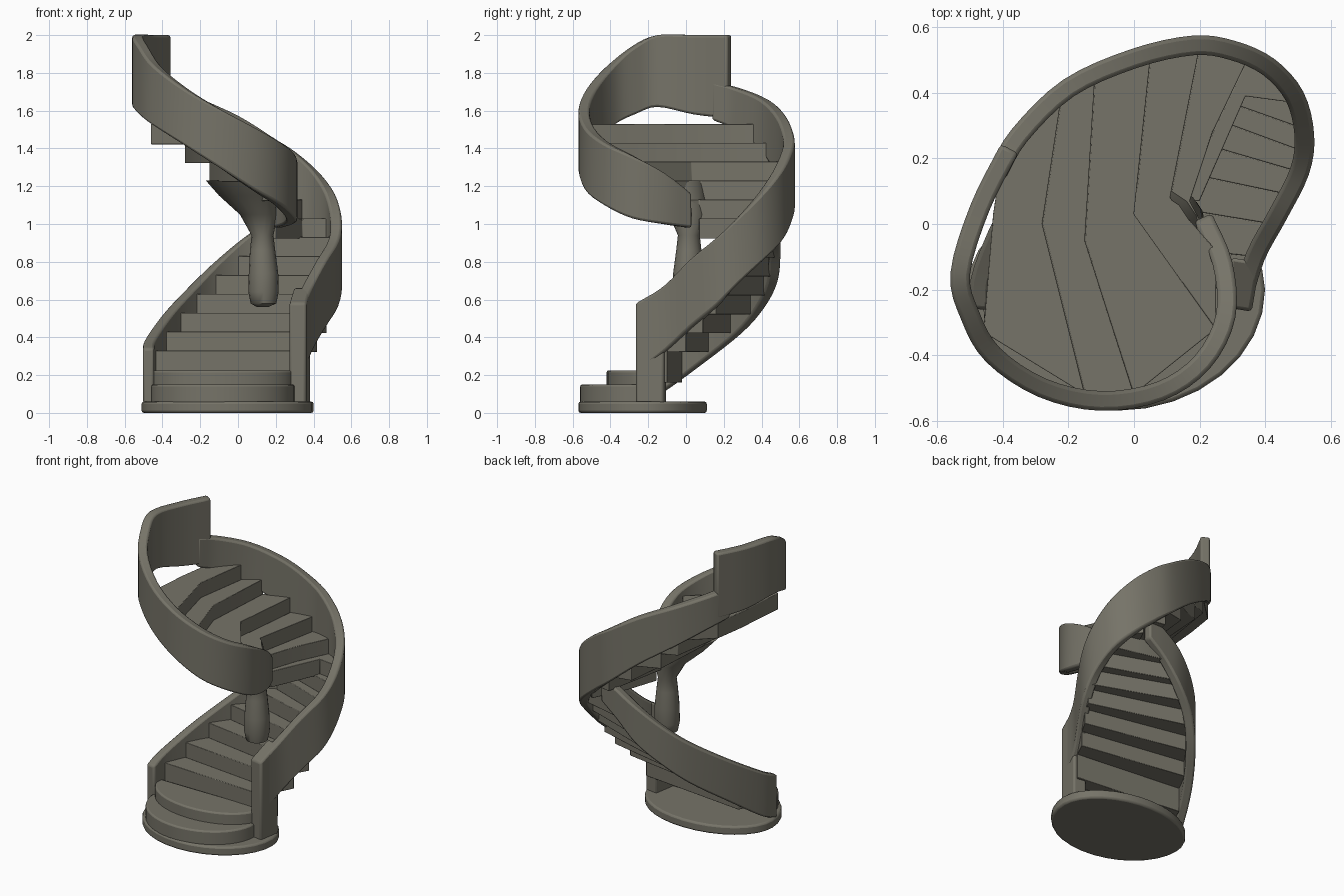
import bpy, bmesh, math
from mathutils import Vector

cube = bpy.data.objects.get("Cube")
if cube:
    bpy.data.objects.remove(cube)

# One weathered stone colour for the whole staircase
stone = bpy.data.materials.new("grey_stone")
stone.use_nodes = True
colour = (0.18, 0.172, 0.138, 1)
stone.diffuse_color = colour
stone.node_tree.nodes["Principled BSDF"].inputs["Base Color"].default_value = colour


def finish(name, bm, bevel=0.0, angle=35):
    bmesh.ops.recalc_face_normals(bm, faces=bm.faces)
    mesh = bpy.data.meshes.new(name)
    bm.to_mesh(mesh)
    bm.free()
    obj = bpy.data.objects.new(name, mesh)
    bpy.context.collection.objects.link(obj)
    mesh.materials.append(stone)
    if bevel:
        mod = obj.modifiers.new("soft_edges", 'BEVEL')
        mod.width = bevel
        mod.segments = 2
        mod.angle_limit = math.radians(40)
    bpy.ops.object.select_all(action='DESELECT')
    obj.select_set(True)
    bpy.context.view_layer.objects.active = obj
    bpy.ops.object.shade_smooth_by_angle(angle=math.radians(angle))
    return obj


def loft(name, rings, bevel=0.0, angle=35):
    """Skin a list of equally long closed rings and cap both ends."""
    bm = bmesh.new()
    rows = [[bm.verts.new(p) for p in ring] for ring in rings]
    n = len(rows[0])
    for a, b in zip(rows, rows[1:]):
        for i in range(n):
            j = (i + 1) % n
            bm.faces.new((a[i], a[j], b[j], b[i]))
    bm.faces.new(rows[0][::-1])
    bm.faces.new(rows[-1])
    return finish(name, bm, bevel, angle)


def smooth_path(points, steps=4):
    """Catmull-Rom curve through points of any dimension."""
    pts = [Vector(p) for p in points]
    ext = [2 * pts[0] - pts[1]] + pts + [2 * pts[-1] - pts[-2]]
    out = []
    for a, b, c, d in zip(ext, ext[1:], ext[2:], ext[3:]):
        for s in range(steps):
            t = s / steps
            out.append(b + (c - a) * (t / 2)
                       + (2 * a - 5 * b + 4 * c - d) * (t * t / 2)
                       + (3 * b - a - 3 * c + d) * (t ** 3 / 2))
    return out + [pts[-1]]


def wall(name, points, thick=0.06):
    """Upright band along (x, y, bottom, top) points."""
    path = smooth_path(points)
    rings = []
    for i, p in enumerate(path):
        q, r = path[max(i - 1, 0)], path[min(i + 1, len(path) - 1)]
        side = Vector((q.y - r.y, r.x - q.x)).normalized() * (thick / 2)
        l, m = p.xy + side, p.xy - side
        rings.append([(l.x, l.y, p.z), (m.x, m.y, p.z),
                      (m.x, m.y, p.w), (l.x, l.y, p.w)])
    return loft(name, rings, 0.012)


def oval(cx, cy, rx, back, front, z, n=32, turn=math.tau):
    """Oval with its own back and front depth; turn -pi gives the front half."""
    count = n if turn == math.tau else n + 1
    ring = []
    for i in range(count):
        s = math.sin(i * turn / n)
        ring.append((cx + rx * math.cos(i * turn / n),
                     cy + s * (back if s > 0 else front), z))
    return ring


def flight(name, nosings, start, depths):
    """Solid treads between successive nosing lines, each a step higher."""
    for k, (front, back) in enumerate(zip(nosings, nosings[1:])):
        outline = list(front) + list(back)[::-1]
        top = start + 0.1 * k
        low = top - depths[min(k, len(depths) - 1)]
        loft(f"{name}_{k + 1}",
             [[(x, y, z) for x, y in outline] for z in (low, top)], 0.003)


# Base slab and two half-round starting steps
loft("base_slab", [oval(-.055, -.2, .455, .31, .37, z) for z in (0, .06)], 0.012)
loft("first_step", [oval(-.08, -.25, .38, 0, .31, z, 24, -math.pi)
                    for z in (.05, .15)], 0.01)
loft("second_step", [oval(-.08, -.18, .38, 0, .24, z, 24, -math.pi)
                     for z in (.14, .225)], 0.01)

# Outer rail: newel post, long climb round the back, then the raised loop
wall("newel_post", [(.315, -.26, .05, .58), (.34, -.11, .05, .665)], 0.09)
wall("outer_rail", [
    (.325, -.25, .22, .58), (.37, -.1, .33, .68), (.44, .03, .45, .81),
    (.505, .16, .56, .92), (.52, .27, .68, 1.03), (.49, .39, .8, 1.16),
    (.41, .48, .9, 1.28), (.3, .53, 1, 1.38), (.18, .545, 1.1, 1.46),
    (0, .505, 1.25, 1.57), (-.2, .415, 1.39, 1.66), (-.35, .27, 1.5, 1.72),
    (-.42, .15, 1.55, 1.75)])
wall("upper_rail", [
    (-.38, .23, 1.56, 2), (-.47, .05, 1.58, 2), (-.53, -.15, 1.62, 2),
    (-.5, -.28, 1.58, 1.94), (-.43, -.4, 1.52, 1.84), (-.28, -.5, 1.42, 1.72),
    (-.1, -.54, 1.3, 1.61), (.08, -.51, 1.18, 1.51), (.21, -.42, 1.1, 1.43),
    (.28, -.28, 1.03, 1.36), (.27, -.12, 1, 1.27), (.21, .02, .98, 1.16)])

# Inner rail, bulging back until it runs into the outer rail
wall("inner_rail", [
    (-.475, -.26, .05, .34), (-.46, -.14, .1, .4), (-.36, .08, .26, .54),
    (-.22, .28, .42, .69), (-.1, .39, .55, .81), (.04, .455, .68, .93),
    (.17, .47, .82, 1.02), (.29, .47, .92, 1.09)])

# Lower flight; each nosing line runs outer end, bend, inner end
ends = [((.32, -.2), (-.44, -.16)), ((.37, -.1), (-.38, -.02)),
        ((.42, 0), (-.31, .12)), ((.47, .09), (-.24, .24)),
        ((.5, .16), (-.15, .35)), ((.52, .22), (-.05, .43)),
        ((.52, .29), (.04, .46)), ((.49, .39), (.17, .47))]
flight("lower_tread",
       [(o, ((o[0] + i[0]) / 2, (o[1] + i[1]) / 2), i) for o, i in ends],
       0.33, (0.17, 0.108))

# Upper flight, fanning round the hub and then widening
flight("upper_tread", [
    ((.49, .37), (.34, .39), (.2, .07)), ((.35, .51), (.24, .28), (.17, .07)),
    ((.2, .54), (.11, .08), (.25, -.08)), ((.05, .51), (0, .03), (.25, -.32)),
    ((-.12, .44), (-.15, -.05), (0, -.52)),
    ((-.22, .4), (-.28, 0), (-.15, -.52)),
    ((-.4, .23), (-.43, .03), (-.46, -.33))],
    1.03, (0.108,))

# Hanging hub column flaring into the upper flight
hub = [(.13, .01, .03, .56), (.135, .01, .068, .58), (.135, .01, .08, .64),
       (.135, .01, .078, .74), (.13, .015, .067, .86), (.13, .015, .058, .94),
       (.11, .01, .1, 1.05), (.05, -.04, .15, 1.15), (.01, -.07, .18, 1.23)]
loft("hub_column", [oval(x, y, r, r, r, z, 16) for x, y, r, z in hub], 0, 50)
